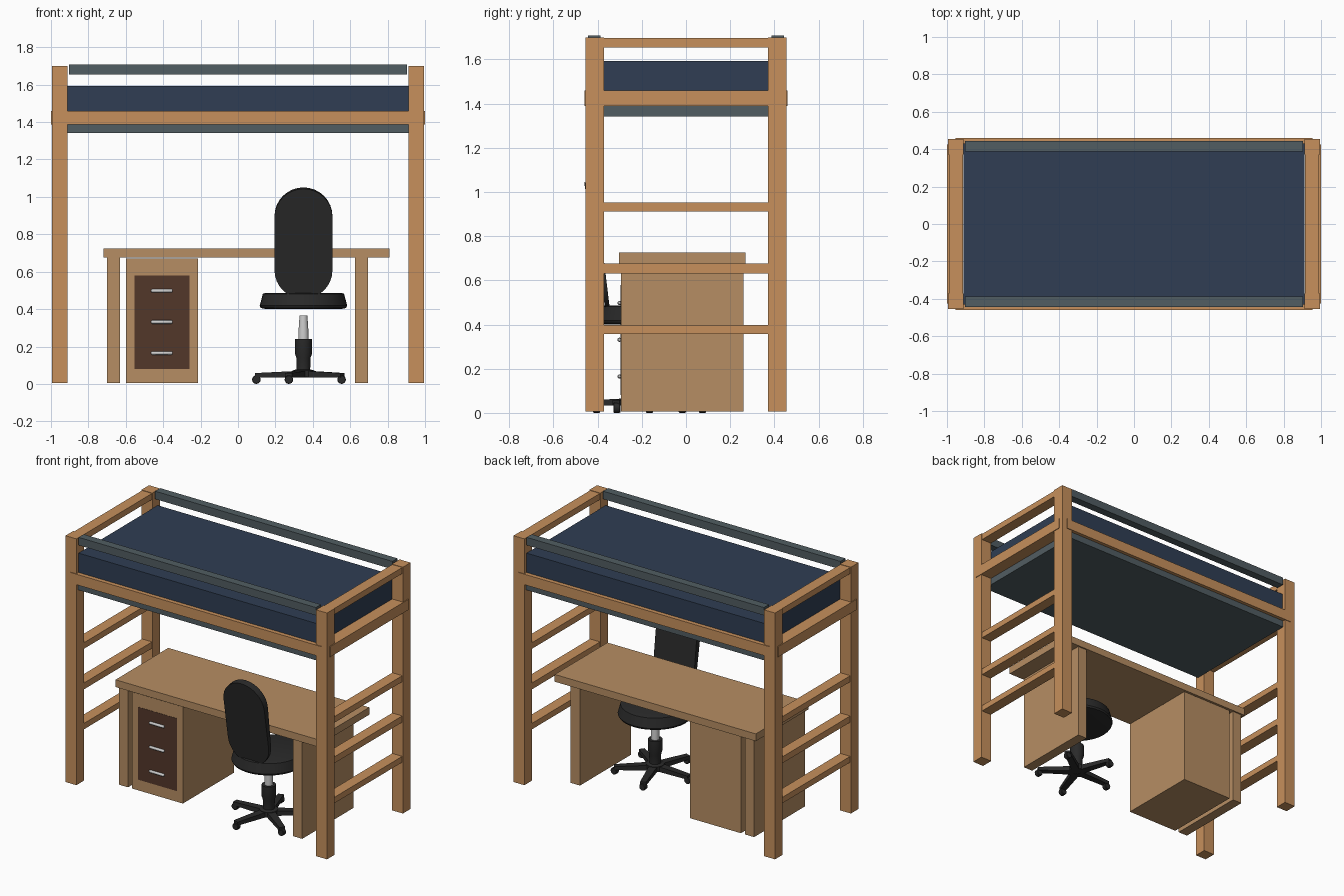
import bpy, bmesh, math
from mathutils import Matrix, Vector

if "Cube" in bpy.data.objects:
    bpy.data.objects.remove(bpy.data.objects["Cube"])


def material(name, r, g, b):
    m = bpy.data.materials.new(name)
    m.diffuse_color = (r, g, b, 1)
    m.use_nodes = True
    m.node_tree.nodes["Principled BSDF"].inputs["Base Color"].default_value = m.diffuse_color
    return m


WOOD = material("frame_wood", 0.57, 0.28, 0.107)
DESK = material("desk_wood", 0.47, 0.27, 0.125)
BROWN = material("dark_brown", 0.086, 0.038, 0.023)
NAVY = material("navy", 0.029, 0.048, 0.087)
SLATE = material("slate", 0.083, 0.110, 0.122)
BLACK = material("black", 0.023, 0.023, 0.023)
STEEL = material("steel", 0.55, 0.55, 0.54)


def finish(name, bm, mat, smooth=False):
    bmesh.ops.recalc_face_normals(bm, faces=bm.faces[:])
    me = bpy.data.meshes.new(name)
    bm.to_mesh(me)
    bm.free()
    ob = bpy.data.objects.new(name, me)
    bpy.context.collection.objects.link(ob)
    me.materials.append(mat)
    if smooth:
        bpy.ops.object.select_all(action='DESELECT')
        ob.select_set(True)
        bpy.context.view_layer.objects.active = ob
        bpy.ops.object.shade_smooth_by_angle(angle=math.radians(35))
    return ob


def box(name, x, y, z, mat):
    bm = bmesh.new()
    size = [b - a for a, b in (x, y, z)]
    mid = [(a + b) / 2 for a, b in (x, y, z)]
    bmesh.ops.create_cube(bm, size=1, matrix=Matrix.Translation(mid) @ Matrix.Diagonal((*size, 1)))
    return finish(name, bm, mat)


def span(side, a, b):
    return tuple(sorted((side * a, side * b)))


def lathe(name, profile, mat, matrix, steps=32):
    """Spin (radius, height) points around local z."""
    bm = bmesh.new()
    pts = [(0, profile[0][1])] + profile + [(0, profile[-1][1])]
    vs = [bm.verts.new((r, 0, h)) for r, h in pts]
    es = [bm.edges.new(p) for p in zip(vs, vs[1:])]
    bmesh.ops.spin(bm, geom=vs + es, axis=(0, 0, 1), cent=(0, 0, 0),
                   angle=2 * math.pi, steps=steps, use_duplicate=False)
    bmesh.ops.remove_doubles(bm, verts=bm.verts[:], dist=1e-5)
    bm.transform(matrix)
    return finish(name, bm, mat, True)


# Loft bed: posts, ladder rungs and rails at each end
for sx, end in ((-1, "left"), (1, "right")):
    for sy, face in ((-1, "front"), (1, "back")):
        box(f"{end}_{face}_post", span(sx, 0.912, 0.995), span(sy, 0.371, 0.454), (0.006, 1.70), WOOD)
    for i, (z0, z1) in enumerate(((0.357, 0.398), (0.632, 0.676), (0.911, 0.953), (1.655, 1.697))):
        box(f"{end}_rung_{i + 1}", span(sx, 0.914, 0.99), (-0.375, 0.375), (z0, z1), WOOD)
    box(f"{end}_end_rail", span(sx, 0.914, 1.0), (-0.425, 0.425), (1.388, 1.46), WOOD)

# Long rails and guards
for sy, face in ((-1, "front"), (1, "back")):
    box(f"{face}_long_rail", (-0.955, 0.955), span(sy, 0.42, 0.459), (1.388, 1.46), WOOD)
    box(f"{face}_guard_rail", (-0.903, 0.903), span(sy, 0.388, 0.443), (1.655, 1.709), SLATE)

# Bed base and mattress
box("bed_base", (-0.912, 0.912), (-0.435, 0.435), (1.342, 1.392), SLATE)
box("mattress", (-0.912, 0.912), (-0.43, 0.43), (1.392, 1.593), NAVY)

# Desk
box("desk_top", (-0.72, 0.81), (-0.303, 0.27), (0.675, 0.725), DESK)
box("desk_left_panel", (-0.70, -0.63), (-0.295, 0.26), (0.006, 0.675), DESK)
box("desk_right_panel", (0.625, 0.695), (-0.295, 0.26), (0.006, 0.675), DESK)
box("drawer_cabinet", (-0.60, -0.213), (-0.295, 0.26), (0.006, 0.67), DESK)
box("drawer_front", (-0.553, -0.258), (-0.2965, -0.28), (0.08, 0.58), BROWN)

# Drawer handles with rounded ends
for i, z in enumerate((0.165, 0.331, 0.498)):
    prof = [(0.006, -0.057), (0.0095, -0.052), (0.0095, 0.052), (0.006, 0.057)]
    lathe(f"drawer_handle_{i + 1}", prof, STEEL,
          Matrix.Translation((-0.407, -0.301, z)) @ Matrix.Rotation(math.pi / 2, 4, 'Y'), 12)

# Chair seat, gas lift and hub
chair = Matrix.Translation((0.35, -0.165, 0))
lathe("chair_seat", [(0.20, 0.400), (0.228, 0.406), (0.234, 0.418), (0.217, 0.482), (0.20, 0.487)],
      BLACK, chair)
lathe("chair_piston", [(0.027, 0.23), (0.026, 0.29), (0.021, 0.365)], STEEL, chair, 20)
lathe("chair_lift_sleeve", [(0.058, 0.036), (0.058, 0.072), (0.036, 0.078), (0.038, 0.14), (0.045, 0.16),
                            (0.045, 0.24)], BLACK, chair, 20)

# Five-star base; all caster wheels roll along x
for i in range(5):
    turn = chair @ Matrix.Rotation(math.pi + i * math.tau / 5, 4, 'Z')
    bm = bmesh.new()
    bmesh.ops.create_cube(bm, size=1)
    for v in bm.verts:
        outer = v.co.x > 0
        top = v.co.z > 0
        v.co = Vector((0.258 if outer else 0.02,
                       math.copysign(0.019 if outer else 0.027, v.co.y),
                       (0.058 if outer else 0.070) if top else 0.034))
    bm.transform(turn)
    finish(f"chair_base_leg_{i + 1}", bm, BLACK)
    hub = turn @ Vector((0.252, 0, 0.023))
    lathe(f"chair_caster_{i + 1}", [(0.020, -0.016), (0.023, -0.012), (0.023, 0.012), (0.020, 0.016)], BLACK,
          Matrix.Translation(hub) @ Matrix.Rotation(math.pi / 2, 4, 'X'), 16)

# Tilted backrest with rounded ends, thicker towards the top
bm = bmesh.new()
r, half = 0.155, 0.143
outline = []
for k in range(34):
    a = math.pi * (k % 17) / 16 + (math.pi if k >= 17 else 0)
    outline.append(bm.verts.new((r * math.cos(a), -0.018, r * math.sin(a) + (half if k < 17 else -half))))
face = bm.faces.new(outline)
ext = bmesh.ops.extrude_face_region(bm, geom=[face])
for v in ext["geom"]:
    if isinstance(v, bmesh.types.BMVert):
        v.co.y += 0.033 + 0.045 * v.co.z
bm.transform(Matrix.Translation((0.35, -0.394, 0.752)) @ Matrix.Rotation(math.radians(9.5), 4, 'X'))
finish("chair_backrest", bm, BLACK, True)
